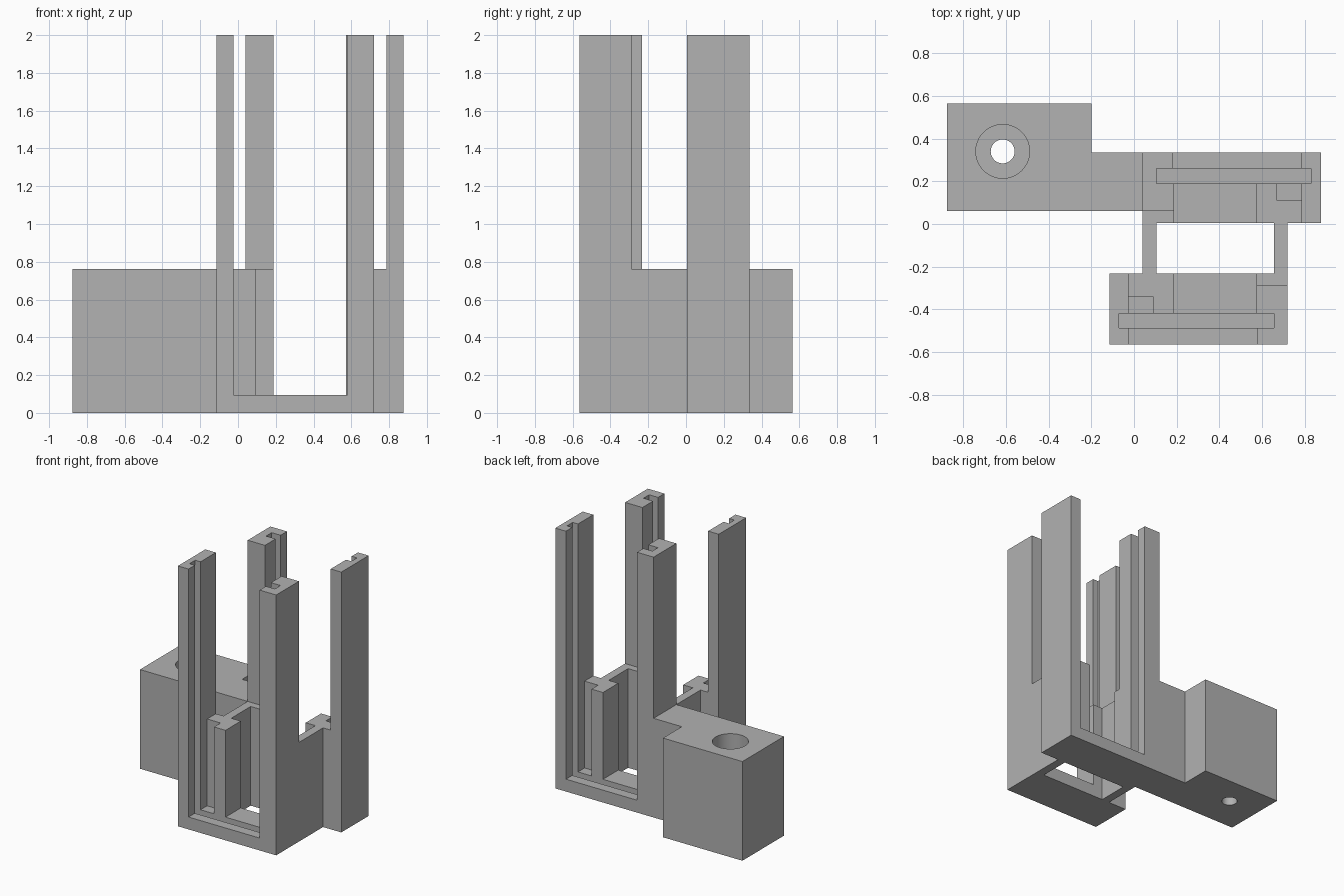
import bpy
import bmesh
from math import cos, sin, tau

cube = bpy.data.objects.get("Cube")
if cube:
    bpy.data.objects.remove(cube, do_unlink=True)

GREY = (0.445, 0.445, 0.445, 1.0)
grey = bpy.data.materials.new("plain grey")
grey.use_nodes = True
grey.diffuse_color = GREY
grey.node_tree.nodes["Principled BSDF"].inputs["Base Color"].default_value = GREY


def rect(x0, x1, y0, y1):
    return [(x0, y0), (x1, y0), (x1, y1), (x0, y1)]


def circle(cx, cy, r, n=48):
    return [(cx + r * cos(tau * i / n), cy + r * sin(tau * i / n)) for i in range(n)]


def turned(outline):
    """The same outline, half a turn about the middle of the tray."""
    return [(2 * MID_X - x, 2 * MID_Y - y) for x, y in outline]


def prism(name, loops, z0, z1):
    """Extrude an outline, with optional hole loops, from z0 to z1."""
    bm = bmesh.new()
    for loop in loops:
        vs = [bm.verts.new((x, y, z0)) for x, y in loop]
        for i, v in enumerate(vs):
            bm.edges.new((v, vs[i - 1]))
    bmesh.ops.triangle_fill(bm, edges=bm.edges[:], use_beauty=True, normal=(0, 0, 1))
    moved = bmesh.ops.extrude_face_region(bm, geom=bm.faces[:], use_keep_orig=True)["geom"]
    bmesh.ops.translate(bm, vec=(0, 0, z1 - z0),
                        verts=[g for g in moved if isinstance(g, bmesh.types.BMVert)])
    bmesh.ops.recalc_face_normals(bm, faces=bm.faces[:])
    mesh = bpy.data.meshes.new(name)
    bm.to_mesh(mesh)
    bm.free()
    mesh.materials.append(grey)
    obj = bpy.data.objects.new(name, mesh)
    bpy.context.collection.objects.link(obj)
    return obj


# Shared levels and lines of the front holder
MID_X, MID_Y = 0.38, -0.1145
GROOVE, FLOOR, LOW, TOP = 0.05, 0.095, 0.762, 2.0
X0, X1 = -0.115, 0.72          # outer sides
Y0, Y1 = -0.565, -0.233        # outer and inner edge
S0, S1 = -0.488, -0.419        # card slot
WALL, LIP, COL = -0.025, 0.579, 0.573
SLOT_L, SLOT_R = -0.07, 0.655  # slot ends
COL_BACK = -0.289

# Holder parts: outline, bottom, top
parts = {
    "slotted_wall": ([(X0, Y0), (WALL, Y0), (WALL, S0), (SLOT_L, S0), (SLOT_L, S1),
                      (WALL, S1), (WALL, Y1), (X0, Y1)], GROOVE, TOP),
    "slotted_column": ([(X1, Y0), (X1, COL_BACK), (COL, COL_BACK), (COL, S1),
                        (SLOT_R, S1), (SLOT_R, S0), (LIP, S0), (LIP, Y0)], GROOVE, TOP),
    "low_guide": ([(WALL, -0.339), (0.09, -0.339), (0.09, S1), (0.187, S1),
                   (0.187, Y1), (WALL, Y1)], GROOVE, LOW),
    "side_link": ([(COL, COL_BACK), (X1, COL_BACK), (X1, 2 * MID_Y - Y1),
                   (SLOT_R, 2 * MID_Y - Y1), (SLOT_R, Y1), (COL, Y1)], GROOVE, LOW),
    "outer_sill": (rect(WALL, LIP, Y0, S0), GROOVE, FLOOR),
    "inner_sill": ([(WALL, S1), (COL, S1), (COL, Y1), (0.187, Y1), (0.187, S1),
                    (0.09, S1), (0.09, -0.339), (WALL, -0.339)], GROOVE, FLOOR),
}
# The sill beside the low guide is split so its outline stays simple
parts["inner_sill"] = (rect(0.187, COL, S1, Y1), GROOVE, FLOOR)
parts["corner_sill"] = (rect(WALL, 0.09, S1, -0.339), GROOVE, FLOOR)

for part, (outline, z0, z1) in parts.items():
    prism("front_" + part, [outline], z0, z1)
    prism("back_" + part, [turned(outline)], z0, z1)

# Base plate under both holders, open in the middle
half = [(X0, Y1), (X0, Y0), (X1, Y0), (X1, 2 * MID_Y - Y1)]
opening = rect(2 * MID_X - SLOT_R, SLOT_R, Y1, 2 * MID_Y - Y1)
prism("base_plate", [half + turned(half), opening], 0, GROOVE)

# Mounting block with a counterbored screw hole
block = [(-0.875, 0.06), (0.04, 0.06), (0.04, 0.336), (-0.2, 0.336),
         (-0.2, 0.565), (-0.875, 0.565)]
for name, radius, z0, z1 in (("mounting_block_foot", 0.056, 0, FLOOR),
                             ("mounting_block", 0.126, FLOOR, LOW)):
    obj = prism(name, [block, circle(-0.615, 0.34, radius)], z0, z1)
    bpy.ops.object.select_all(action="DESELECT")
    obj.select_set(True)
    bpy.context.view_layer.objects.active = obj
    bpy.ops.object.shade_smooth_by_angle()
